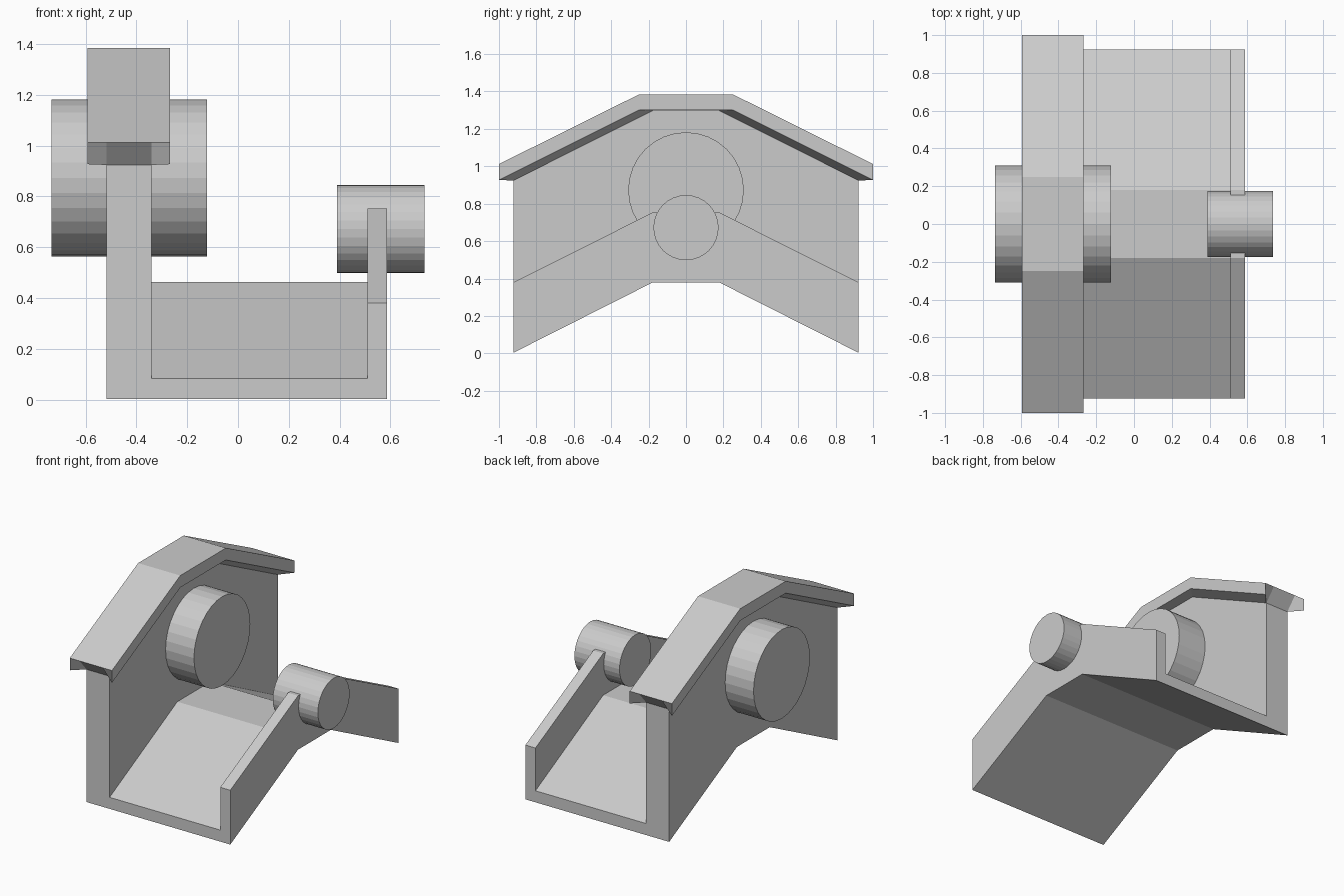
import bpy, bmesh
from math import pi

if "Cube" in bpy.data.objects:
    bpy.data.objects.remove(bpy.data.objects["Cube"])


def loft(name, sections, bevel=0):
    """Join (x, yz-profile) sections into a closed solid."""
    bm = bmesh.new()
    rings = [[bm.verts.new((x, y, z)) for y, z in prof] for x, prof in sections]
    n = len(rings[0])
    for a, b in zip(rings, rings[1:]):
        for i in range(n):
            j = (i + 1) % n
            bm.faces.new((a[i], a[j], b[j], b[i]))
    bm.faces.new(rings[0])
    bm.faces.new(rings[-1])
    bmesh.ops.recalc_face_normals(bm, faces=bm.faces[:])
    me = bpy.data.meshes.new(name)
    bm.to_mesh(me)
    bm.free()
    ob = bpy.data.objects.new(name, me)
    bpy.context.collection.objects.link(ob)
    if bevel:
        mod = ob.modifiers.new("soft_edges", 'BEVEL')
        mod.width = bevel
        mod.segments = 1
    return ob


def ridge(y_out, z_out, y_in, z_in):
    """Symmetric roof-shaped line across y."""
    return [(-y_out, z_out), (-y_in, z_in), (y_in, z_in), (y_out, z_out)]


def band(low, high):
    return low + high[::-1]


def cylinder(name, x0, x1, z, r):
    bpy.ops.mesh.primitive_cylinder_add(vertices=32, radius=r, depth=x1 - x0,
                                        location=((x0 + x1) / 2, 0, z),
                                        rotation=(0, pi / 2, 0))
    bpy.context.object.name = name


base = ridge(0.923, 0.003, 0.18, 0.378)

# Bent trough: floor, low side rail and tall side wall
for name, x0, x1, top in (
        ("floor", -0.34, 0.51, ridge(0.923, 0.083, 0.18, 0.463)),
        ("low_rail", 0.51, 0.587, ridge(0.923, 0.38, 0.18, 0.752)),
        ("tall_wall", -0.517, -0.34, ridge(0.923, 0.927, 0.18, 1.297))):
    prof = band(base, top)
    loft(name, [(x0, prof), (x1, prof)])

# Overhanging cap whose underside slopes down to the wall
top = ridge(1.0, 1.012, 0.25, 1.385)
outer = band(ridge(1.0, 0.927, 0.25, 1.302), top)
inner = band(ridge(0.923, 0.924, 0.18, 1.297), top)
loft("wall_cap", [(-0.592, outer), (-0.517, inner),
                  (-0.34, inner), (-0.268, outer)])

# Round bosses through the wall and rail
cylinder("large_boss", -0.735, -0.122, 0.873, 0.309)
cylinder("small_boss", 0.389, 0.735, 0.672, 0.174)
